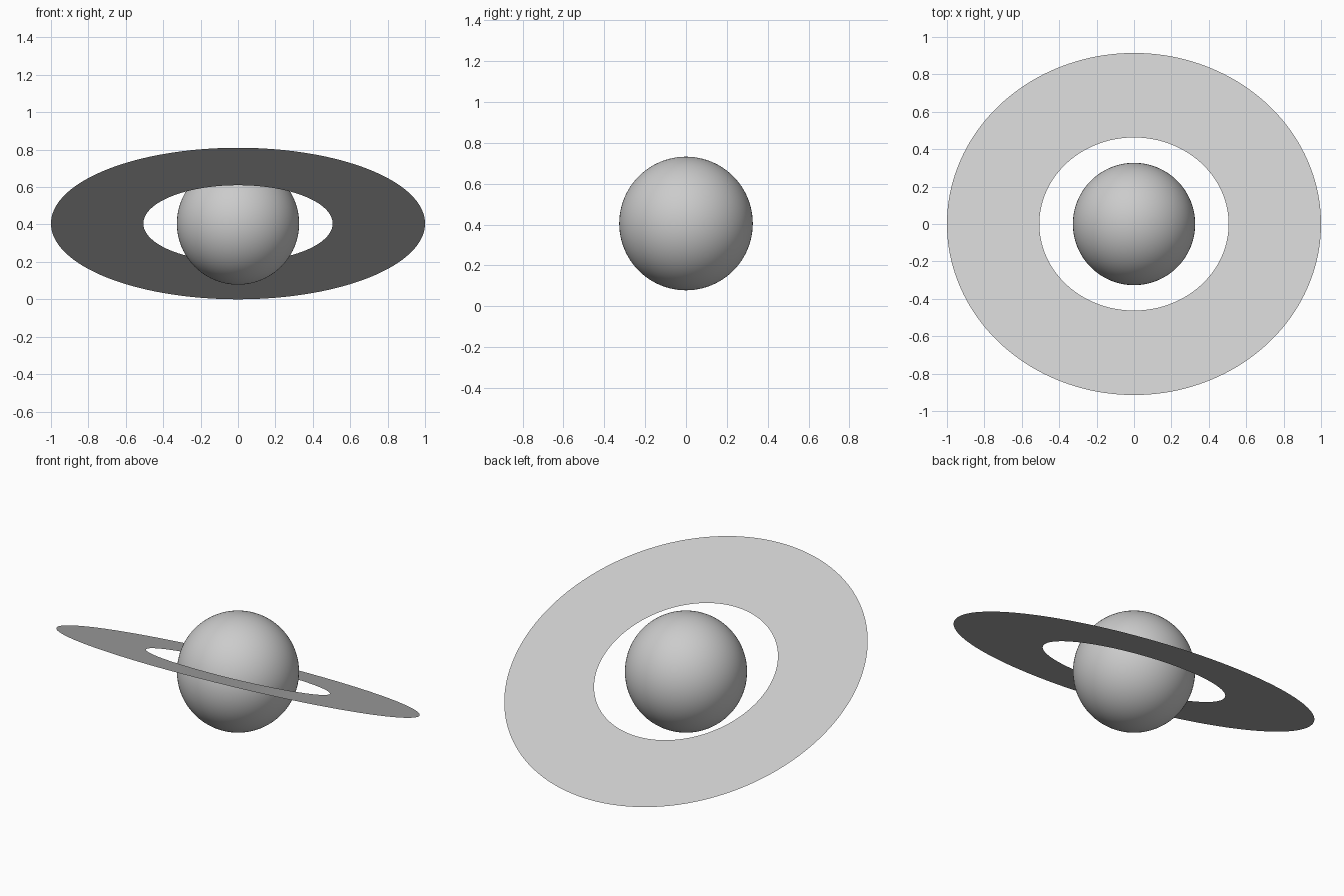
import bpy, bmesh, math

cube = bpy.data.objects.get("Cube")
if cube:
    bpy.data.objects.remove(cube, do_unlink=True)

CENTRE = (0, 0, 0.405)
TILT = math.asin(0.405)


def make_material(name, colour):
    mat = bpy.data.materials.new(name)
    mat.use_nodes = True
    mat.diffuse_color = colour
    mat.node_tree.nodes["Principled BSDF"].inputs["Base Color"].default_value = colour
    return mat


grey = make_material("light_grey", (0.6, 0.6, 0.6, 1))

# Planet globe
bpy.ops.mesh.primitive_uv_sphere_add(segments=96, ring_count=48, radius=0.327, location=CENTRE)
globe = bpy.context.object
globe.name = "planet_globe"
globe.data.materials.append(grey)
bpy.ops.object.shade_smooth()

# Flat ring: a radial edge spun about the axis into a paper-thin annulus
bm = bmesh.new()
inner = bm.verts.new((0.506, 0, 0))
outer = bm.verts.new((1, 0, 0))
edge = bm.edges.new((inner, outer))
bmesh.ops.spin(bm, geom=[inner, outer, edge], cent=(0, 0, 0), axis=(0, 0, 1),
               angle=math.tau, steps=192, use_merge=True)
bmesh.ops.remove_doubles(bm, verts=bm.verts, dist=0.0001)
for face in bm.faces:
    face.normal_update()
    if face.normal.z < 0:
        face.normal_flip()
mesh = bpy.data.meshes.new("planet_ring")
bm.to_mesh(mesh)
bm.free()
ring = bpy.data.objects.new("planet_ring", mesh)
bpy.context.collection.objects.link(ring)
ring.location = CENTRE
ring.rotation_euler.x = -TILT  # front edge high, back edge low
mesh.materials.append(grey)
